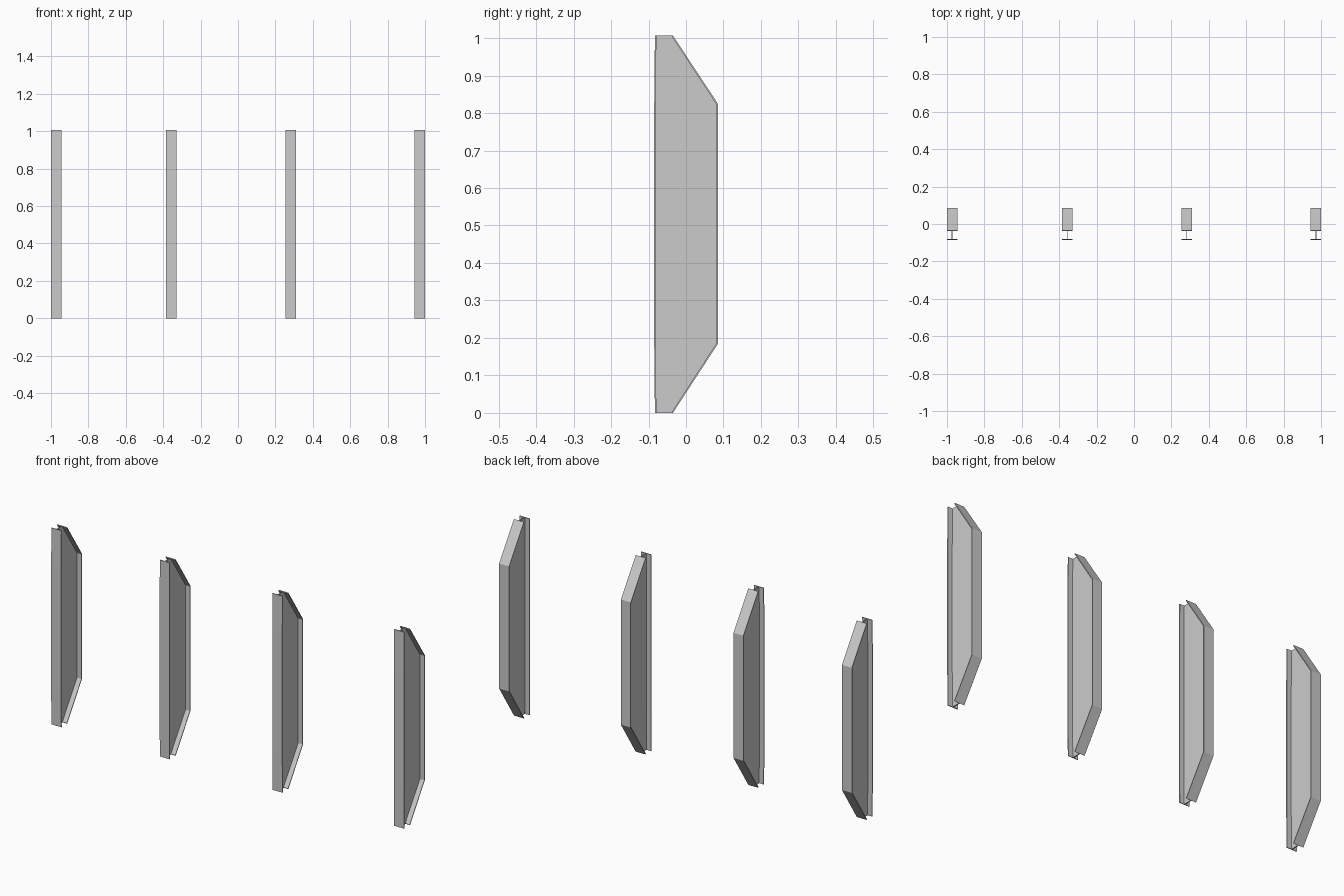
import bpy, bmesh

if "Cube" in bpy.data.objects:
    bpy.data.objects.remove(bpy.data.objects["Cube"])

WIDTH, PLATE, WEB, H = 0.056, 0.004, 0.005, 1.007
POSTS = [-0.972, -0.357, 0.282, 0.972]


def extrude_profile(name, profile, x, width):
    """Extrude a closed (y, z) outline along x, centred on x."""
    bm = bmesh.new()
    face = bm.faces.new([bm.verts.new((x - width / 2, y, z)) for y, z in profile])
    result = bmesh.ops.extrude_face_region(bm, geom=[face])
    moved = [v for v in result["geom"] if isinstance(v, bmesh.types.BMVert)]
    bmesh.ops.translate(bm, verts=moved, vec=(width, 0, 0))
    bmesh.ops.recalc_face_normals(bm, faces=bm.faces)
    mesh = bpy.data.meshes.new(name)
    bm.to_mesh(mesh)
    bm.free()
    bpy.context.collection.objects.link(bpy.data.objects.new(name, mesh))


# Side outlines: the front plate is almost flat, the back plate has sloped ends
front_outer = [(-0.083, 0), (-0.085, 0.2), (-0.085, 0.8), (-0.083, H)]
front_inner = [(y + PLATE, z) for y, z in reversed(front_outer)]
back_outer = [(-0.035, 0), (0.085, 0.184), (0.085, 0.825), (-0.035, H)]
back_inner = [(-0.0375, H - 0.0032), (0.081, 0.8235), (0.081, 0.1855), (-0.0375, 0.0032)]
web = front_inner[::-1] + back_inner

for x in POSTS:
    extrude_profile("front_flange", front_outer + front_inner, x, WIDTH)
    extrude_profile("back_flange", back_outer + back_inner, x, WIDTH)
    extrude_profile("web", front_inner + back_outer, x, WEB)
